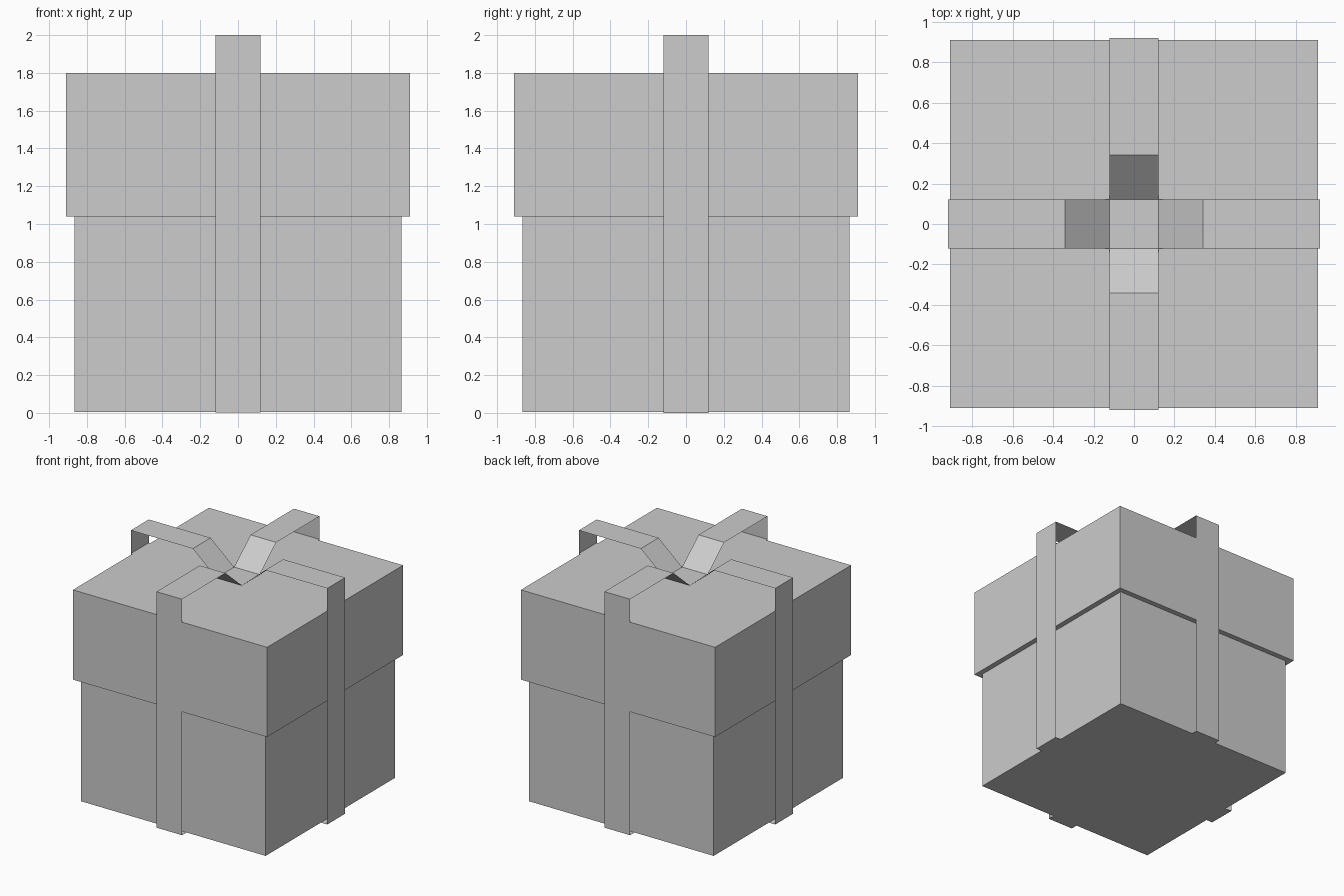
import bpy
import math

cube = bpy.data.objects.get("Cube")
if cube:
    bpy.data.objects.remove(cube, do_unlink=True)

# One plain grey for the whole gift box
grey = bpy.data.materials.new("plain_grey")
grey.use_nodes = True
colour = (0.604, 0.604, 0.604, 1)
grey.diffuse_color = colour
grey.node_tree.nodes["Principled BSDF"].inputs["Base Color"].default_value = colour

HALF_WIDTH = 0.12   # ribbon half width
REACH = 0.92        # ribbon distance from the centre
LID_TOP = 1.8


def add_box(name, half, bottom, top):
    bpy.ops.mesh.primitive_cube_add(size=1, location=(0, 0, (bottom + top) / 2))
    obj = bpy.context.object
    obj.name = name
    obj.scale = (2 * half, 2 * half, top - bottom)
    bpy.ops.object.transform_apply(location=True, rotation=False, scale=True)
    obj.data.materials.append(grey)


def add_strip(name, path, angle, closed=False):
    """Sweep an x-z path across the ribbon width as a thin sheet."""
    verts = [(x, side * HALF_WIDTH, z) for x, z in path for side in (-1, 1)]
    count = len(path)
    faces = []
    for i in range(count if closed else count - 1):
        j = (i + 1) % count
        faces.append((2 * i, 2 * i + 1, 2 * j + 1, 2 * j))
    mesh = bpy.data.meshes.new(name)
    mesh.from_pydata(verts, [], faces)
    mesh.materials.append(grey)
    obj = bpy.data.objects.new(name, mesh)
    obj.rotation_euler.z = angle
    bpy.context.collection.objects.link(obj)


# Box and overlapping lid
add_box("box", 0.865, 0.004, 1.1)
add_box("lid", 0.91, 1.04, LID_TOP)

# Two crossing ribbons, raised into open loops that dip at the centre
for name, angle, lift in (("side_ribbon", 0, 0), ("front_ribbon", math.pi / 2, 0.001)):
    right = [(HALF_WIDTH, LID_TOP + 0.01 + lift), (0.34, 2.0), (REACH, 2.0), (REACH, lift)]
    left = [(-x, z) for x, z in reversed(right)]
    add_strip(name + "_loop", left + right, angle, closed=True)

    # Flat band lying on the lid below the loops
    z = LID_TOP + 0.003 + lift
    add_strip(name + "_lid_band", [(-REACH, z), (REACH, z)], angle)
